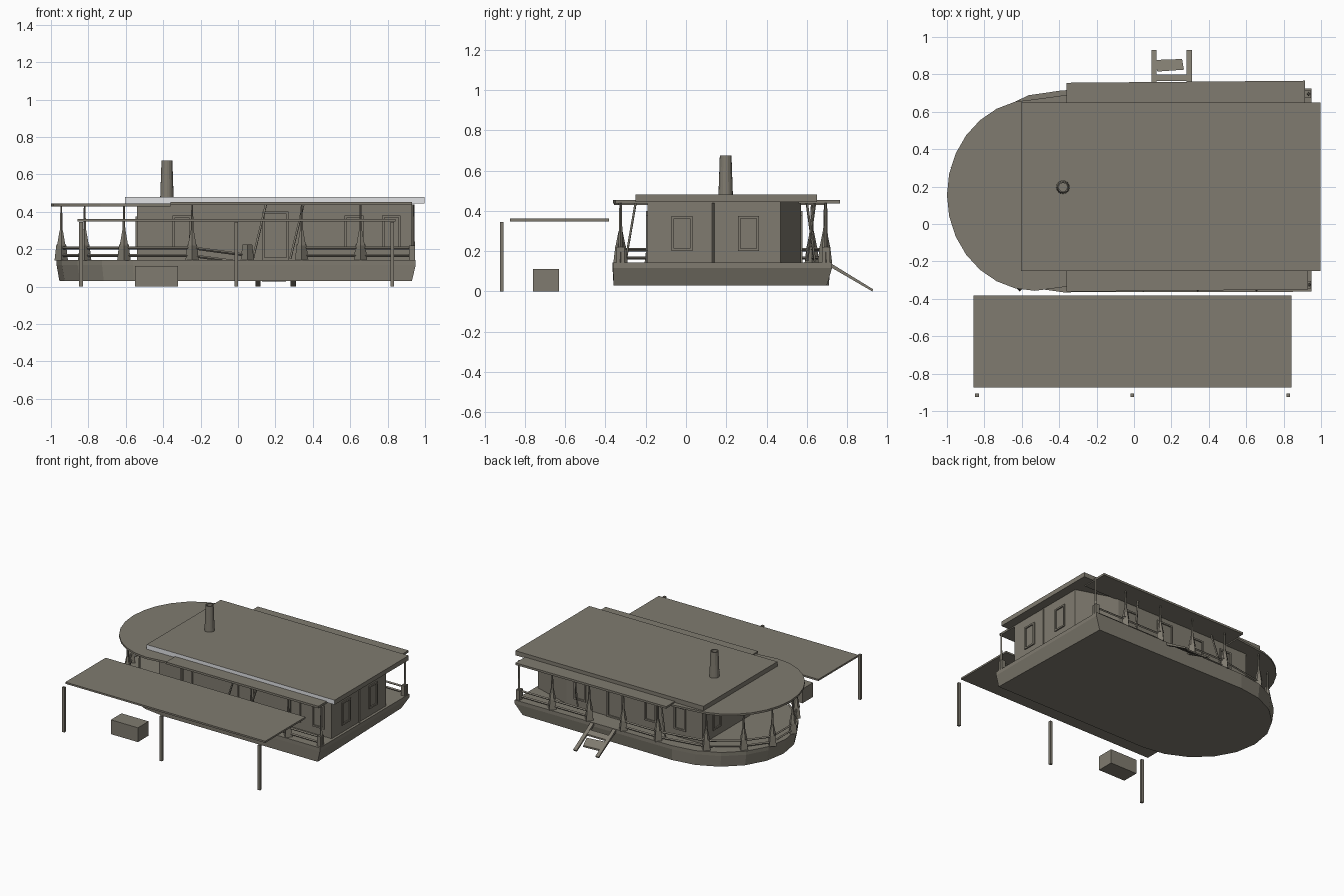
import bpy, bmesh, math
from mathutils import Vector

if "Cube" in bpy.data.objects:
    bpy.data.objects.remove(bpy.data.objects["Cube"])


def material(name, rgb):
    m = bpy.data.materials.new(name)
    m.diffuse_color = (*rgb, 1)
    m.use_nodes = True
    m.node_tree.nodes["Principled BSDF"].inputs["Base Color"].default_value = m.diffuse_color
    return m


WOOD = material("weathered_wood", (0.215, 0.198, 0.16))
PALE = material("pale_edge", (0.75, 0.76, 0.78))


def finish(name, bm):
    bmesh.ops.recalc_face_normals(bm, faces=bm.faces)
    me = bpy.data.meshes.new(name)
    bm.to_mesh(me)
    bm.free()
    ob = bpy.data.objects.new(name, me)
    bpy.context.collection.objects.link(ob)
    me.materials.append(WOOD)
    return ob


def prism(name, outline, z0, z1, base=None):
    """Closed prism from a plan outline; base is an optional different lower outline."""
    bm = bmesh.new()
    lo = [bm.verts.new((x, y, z0)) for x, y in (base or outline)]
    hi = [bm.verts.new((x, y, z1)) for x, y in outline]
    n = len(lo)
    bm.faces.new(lo)
    bm.faces.new(hi)
    for i in range(n):
        bm.faces.new((lo[i], lo[(i + 1) % n], hi[(i + 1) % n], hi[i]))
    return finish(name, bm)


def box(name, x, y, z):
    return prism(name, [(x[0], y[0]), (x[1], y[0]), (x[1], y[1]), (x[0], y[1])], *z)


def bar(name, a, b, r1, r2=None, sides=4):
    """Straight or tapered bar between two points."""
    a, b = Vector(a), Vector(b)
    bm = bmesh.new()
    bmesh.ops.create_cone(bm, cap_ends=True, segments=sides, radius1=r1,
                          radius2=r1 if r2 is None else r2, depth=(b - a).length)
    q = (b - a).to_track_quat('Z', 'Y').to_matrix()
    for v in bm.verts:
        v.co = q @ v.co + (a + b) / 2
    return finish(name, bm)


def bow(cx, cy, rx, ry, n=14):
    """Half ellipse around the bow, from the back side to the front side."""
    return [(cx + rx * math.cos(math.pi / 2 + math.pi * i / n),
             cy + ry * math.sin(math.pi / 2 + math.pi * i / n)) for i in range(n + 1)]


# hull with a rounded bow, rim and slightly raked stern
top = [(0.95, 0.725)] + bow(-0.38, 0.175, 0.59, 0.54, 10) + [(0.95, -0.362)]
low = [(0.90, 0.70)] + bow(-0.38, 0.175, 0.575, 0.535, 10) + [(0.93, -0.36)]
prism("hull", top, 0.03, 0.115, low)
prism("deck", top, 0.115, 0.143)

# cabin with a cut back corner at the stern
prism("cabin", [(-0.54, -0.19), (0.93, -0.19), (0.93, 0.47), (0.62, 0.57), (-0.54, 0.57)],
      0.143, 0.447)


# window and door frames: axis is the wall normal direction, c the centre along the wall
def frame(name, axis, wall, sign, c, w, z0, z1, t=0.012):
    d = sorted((wall - 0.004 * sign, wall + 0.009 * sign))
    parts = [((c - w, c - w + t), (z0, z1)), ((c + w - t, c + w), (z0, z1)),
             ((c - w, c + w), (z0, z0 + t)), ((c - w, c + w), (z1 - t, z1))]
    for s, z in parts:
        if axis == 'x':
            box(name, d, s, z)
        else:
            box(name, s, d, z)


for c in (-0.02, 0.31):
    frame("stern_window", 'x', 0.93, 1, c, 0.052, 0.2, 0.375)
for c in (-0.05, 0.4):
    frame("bow_window", 'x', -0.54, -1, c, 0.05, 0.2, 0.375)
for c in (-0.3, 0.62, 0.82):
    frame("front_window", 'y', -0.19, -1, c, 0.05, 0.2, 0.38)
for c in (-0.35, -0.1, 0.5):
    frame("back_window", 'y', 0.57, 1, c, 0.05, 0.2, 0.38)
frame("front_door", 'y', -0.19, -1, 0.2, 0.07, 0.143, 0.4)
frame("back_door", 'y', 0.57, 1, 0.2, 0.07, 0.143, 0.4)
bar("stern_pipe", (0.937, 0.135, 0.143), (0.937, 0.135, 0.44), 0.006)

# roofs: main slab with pale front edge, bow canopy and side canopies
roof = box("main_roof", (-0.603, 0.998), (-0.25, 0.65), (0.445, 0.48))
roof.data.materials.append(PALE)
for p in roof.data.polygons:
    if p.normal.y < -0.9:
        p.material_index = 1
prism("bow_canopy", [(-0.36, 0.69)] + bow(-0.53, 0.155, 0.47, 0.512) + [(-0.36, -0.335)],
      0.428, 0.443)
prism("front_canopy", [(-0.36, -0.362), (0.93, -0.35), (0.93, -0.18), (-0.36, -0.18)],
      0.437, 0.453)
prism("back_canopy", [(-0.36, 0.56), (0.915, 0.56), (0.915, 0.766), (-0.36, 0.755)],
      0.437, 0.453)

# chimney with an open top
bm = bmesh.new()
rings = []
for r, z in ((0.036, 0.475), (0.029, 0.675), (0.022, 0.675), (0.022, 0.56)):
    rings.append([bm.verts.new((-0.38 + r * math.cos(k * math.tau / 16),
                                0.197 + r * math.sin(k * math.tau / 16), z)) for k in range(16)])
for a, b in zip(rings, rings[1:]):
    for k in range(16):
        bm.faces.new((a[k], a[(k + 1) % 16], b[(k + 1) % 16], b[k]))
bm.faces.new(rings[0])
bm.faces.new(rings[-1])
chimney = finish("chimney", bm)


# railing posts: square foot, collar and a tapering spire to the canopy
def post(x, y, full=True):
    bar("post_foot", (x, y, 0.14), (x, y, 0.225), 0.036, 0.026)
    if full:
        bar("post_collar", (x, y, 0.22), (x, y, 0.3), 0.026, 0.01, 6)
        bar("post_spire", (x, y, 0.29), (x, y, 0.435), 0.009, 0.005, 6)


front = [(x, -0.325) for x in (-0.61, -0.245, 0.05, 0.34, 0.655)]
back = [(x, 0.69) for x in (0.655, 0.34, 0.05, -0.245)] + [(-0.61, 0.625)]
curve = [(-0.82, 0.47), (-0.945, 0.3), (-0.945, 0.05), (-0.82, -0.17)]
for x, y in front + back + curve:
    post(x, y, (x, y) != (0.05, -0.325))
for y in (-0.325, 0.695):
    bar("stern_corner_post", (0.935, y, 0.14), (0.935, y, 0.44), 0.012, 0.006)
    box("stern_corner_foot", (0.915, 0.945), (y - 0.02, y + 0.02), (0.14, 0.22))

# rails between the posts, with the gangway gap and one fallen length
path = [(0.93, 0.69)] + back + curve + front + [(0.93, -0.325)]
for a, b in zip(path, path[1:]):
    if a[1] > 0.6 and a[0] == 0.34:
        continue
    fallen = b == (0.05, -0.325)
    if a == (0.05, -0.325):
        continue
    for z in (0.165, 0.207):
        bar("rail", (*a, z), (*b, z - (0.04 if fallen else 0)), 0.008)

# leaning canopy struts
for x in (0.08, 0.28):
    bar("leaning_strut", (x, -0.3, 0.15), (x + 0.07, -0.25, 0.44), 0.007)
bar("leaning_strut", (-0.27, 0.64, 0.15), (-0.2, 0.6, 0.44), 0.007)
bar("leaning_strut", (0.5, 0.6, 0.15), (0.5, 0.64, 0.44), 0.007)

# gangway: two sloped rails and two remaining treads
for x in (0.107, 0.295):
    sec = [(0.71, 0.125), (0.925, 0.0), (0.93, 0.01), (0.715, 0.142)]
    g = prism("gangway_rail", sec, x - 0.014, x + 0.014)
    for v in g.data.vertices:
        v.co = (v.co.z, v.co.x, v.co.y)
    g.data.flip_normals() if g.data.polygons[0].normal.x > 0 else None
for pts in ([(0.12, 0.765), (0.283, 0.765), (0.283, 0.8), (0.12, 0.8)],
            [(0.11, 0.862), (0.125, 0.815), (0.267, 0.825), (0.257, 0.882), (0.11, 0.877)]):
    t = prism("gangway_tread", pts, 0, 0.012)
    for v in t.data.vertices:
        v.co.z += 0.12 - 0.6 * (v.co.y - 0.725)

# jetty awning, its posts and a crate
box("jetty_awning", (-0.858, 0.843), (-0.873, -0.383), (0.348, 0.361))
for x in (-0.84, -0.01, 0.825):
    box("jetty_post", (x - 0.01, x + 0.01), (-0.925, -0.907), (0, 0.345))
box("crate", (-0.55, -0.32), (-0.76, -0.63), (0, 0.11))
